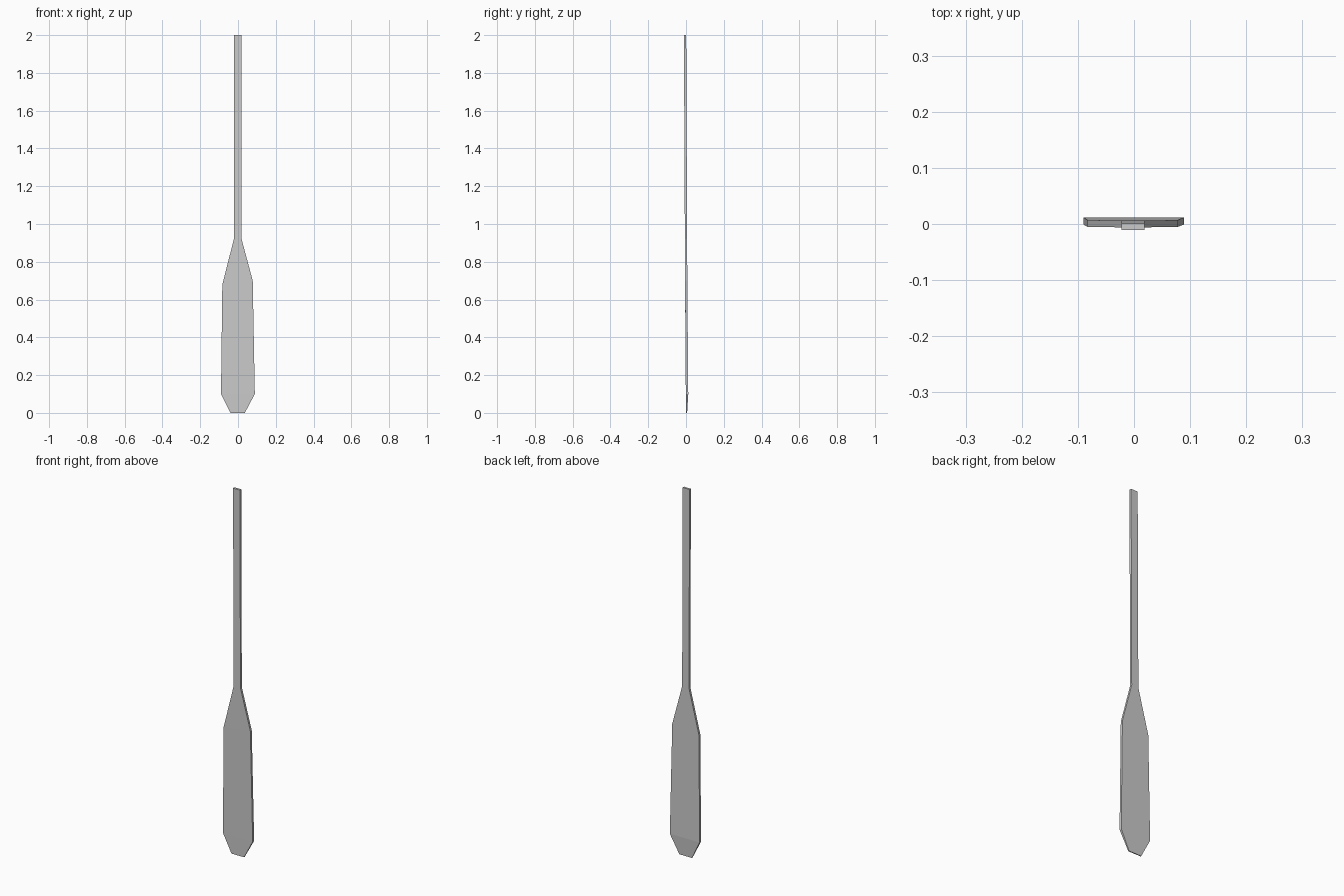
import bpy, bmesh

if "Cube" in bpy.data.objects:
    bpy.data.objects.remove(bpy.data.objects["Cube"])

# Cross-sections up the paddle: z, x left, x right, y front, y back
sections = [
    (0.00, -0.040, 0.036, 0.001, 0.006),   # blade tip
    (0.10, -0.090, 0.089, -0.001, 0.012),  # widest part of blade
    (0.69, -0.083, 0.078, -0.005, 0.007),  # blade shoulder
    (0.92, -0.022, 0.019, -0.006, 0.006),  # neck
    (2.00, -0.022, 0.019, -0.011, 0.001),  # shaft end
]


def loft(name, rows):
    bm = bmesh.new()
    rings = []
    for z, xl, xr, yf, yb in rows:
        # the right shoulder sits slightly higher than the left
        dz = 0.01 if z == 0.69 else 0
        rings.append([bm.verts.new(p) for p in (
            (xl, yf, z - dz), (xr, yf, z + dz),
            (xr, yb, z + dz), (xl, yb, z - dz))])
    for a, b in zip(rings, rings[1:]):
        for i in range(4):
            j = (i + 1) % 4
            bm.faces.new((a[i], a[j], b[j], b[i]))
    bm.faces.new(rings[0][::-1])
    bm.faces.new(rings[-1])
    bmesh.ops.recalc_face_normals(bm, faces=bm.faces)
    mesh = bpy.data.meshes.new(name)
    bm.to_mesh(mesh)
    bm.free()
    obj = bpy.data.objects.new(name, mesh)
    bpy.context.collection.objects.link(obj)
    return obj


# One-piece paddle: blade running into a square shaft
loft("paddle", sections)
